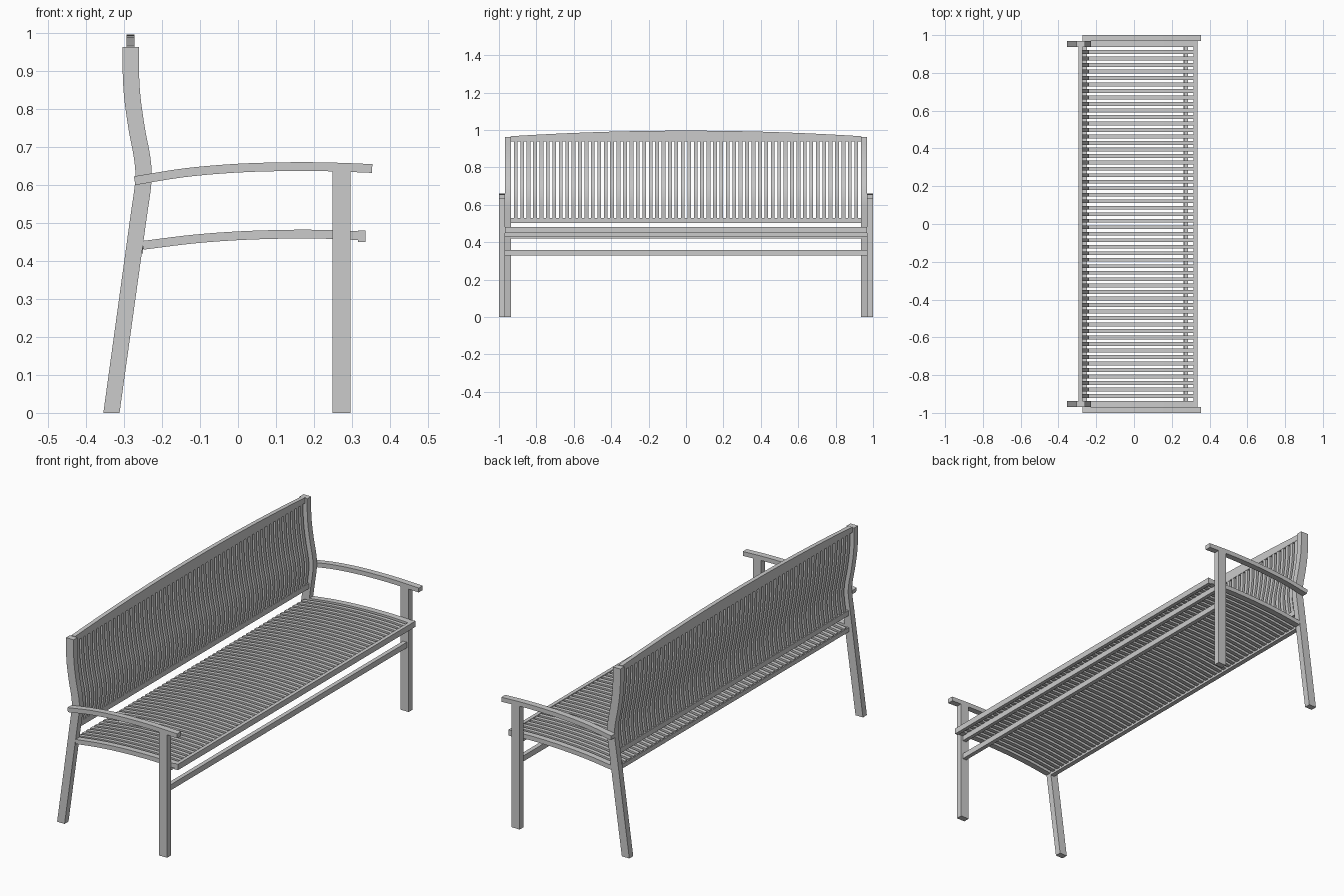
import bpy, bmesh
from mathutils import Vector

if "Cube" in bpy.data.objects:
    bpy.data.objects.remove(bpy.data.objects["Cube"])


def spline(pts, steps=5):
    """Catmull-Rom curve through 2D points."""
    p = [Vector(q) for q in pts]
    p = [2 * p[0] - p[1]] + p + [2 * p[-1] - p[-2]]
    out = []
    for i in range(1, len(p) - 2):
        a, b, c, d = p[i - 1:i + 3]
        for s in range(steps):
            t = s / steps
            out.append(0.5 * (2 * b + (c - a) * t + (2 * a - 5 * b + 4 * c - d) * t * t
                              + (3 * b - a - 3 * c + d) * t ** 3))
    return out + [p[-2]]


def ribbon(name, path, thick, y0, y1):
    """Bar following a path in the xz plane, spanning y0 to y1."""
    bm = bmesh.new()
    rings = []
    for i, q in enumerate(path):
        d = (path[min(i + 1, len(path) - 1)] - path[max(i - 1, 0)]).normalized()
        n = Vector((-d.y, d.x)) * thick / 2
        a, b = q + n, q - n
        rings.append([bm.verts.new(v) for v in
                      ((a.x, y0, a.y), (a.x, y1, a.y), (b.x, y1, b.y), (b.x, y0, b.y))])
    for r, s in zip(rings, rings[1:]):
        for k in range(4):
            j = (k + 1) % 4
            bm.faces.new((r[k], r[j], s[j], s[k]))
    bm.faces.new(rings[0])
    bm.faces.new(rings[-1])
    return finish(name, bm, True)


def box(name, x0, x1, y0, y1, z0, z1):
    bm = bmesh.new()
    bmesh.ops.create_cube(bm, size=1)
    for v in bm.verts:
        v.co = ((x0 + x1) / 2 + v.co.x * (x1 - x0), (y0 + y1) / 2 + v.co.y * (y1 - y0),
                (z0 + z1) / 2 + v.co.z * (z1 - z0))
    return finish(name, bm)


def finish(name, bm, smooth=False):
    bmesh.ops.recalc_face_normals(bm, faces=bm.faces)
    me = bpy.data.meshes.new(name)
    bm.to_mesh(me)
    bm.free()
    ob = bpy.data.objects.new(name, me)
    bpy.context.collection.objects.link(ob)
    if smooth:
        bpy.ops.object.select_all(action='DESELECT')
        ob.select_set(True)
        bpy.context.view_layer.objects.active = ob
        bpy.ops.object.shade_smooth_by_angle()
    return ob


def repeat(ob, count, pitch):
    m = ob.modifiers.new("row", 'ARRAY')
    m.count = count
    m.use_relative_offset = False
    m.use_constant_offset = True
    m.constant_offset_displace = (0, pitch, 0)


# Centre lines of the curved parts (x, z)
back_upper = spline([(-0.261, 0.52), (-0.249, 0.61), (-0.252, 0.67), (-0.266, 0.745),
                     (-0.278, 0.83), (-0.282, 0.90), (-0.282, 0.963)])
arm_line = spline([(-0.272, 0.611), (-0.14, 0.632), (0, 0.644), (0.14, 0.648),
                   (0.25, 0.647), (0.353, 0.643)])
seat_line = spline([(-0.25, 0.441), (-0.12, 0.457), (0, 0.466), (0.12, 0.470),
                    (0.22, 0.470), (0.325, 0.466)])

# End frames: front leg and armrest outside, back leg and seat side inside
for side, label in ((1, "left"), (-1, "right")):
    inner = sorted((side * 0.936, side * 0.968))
    outer = sorted((side * 0.968, side * 1.0))
    ribbon("back_leg_" + label, [Vector((-0.333, 0))] + back_upper, 0.043, *inner)
    ribbon("seat_side_" + label, seat_line, 0.023, *inner)
    ribbon("armrest_" + label, arm_line, 0.023, *outer)
    box("front_leg_" + label, 0.249, 0.296, *outer, 0, 0.642)

# Flatten the feet onto the ground
for ob in bpy.data.objects:
    if ob.name.startswith("back_leg"):
        for v in ob.data.vertices:
            if v.co.z < 0.1:
                v.co.z = 0

# Long rails
box("seat_front_rail", 0.316, 0.335, -0.968, 0.968, 0.45, 0.48)
box("seat_support_rail", 0.265, 0.285, -0.968, 0.968, 0.43, 0.46)
box("seat_back_rail", -0.274, -0.25, -0.936, 0.936, 0.42, 0.442)
box("stretcher", 0.263, 0.285, -0.968, 0.968, 0.328, 0.357)
box("backrest_bottom_rail", -0.272, -0.25, -0.936, 0.936, 0.503, 0.53)

# Arched top rail of the backrest
bm = bmesh.new()
ys = [-0.938 + 1.876 * i / 32 for i in range(33)]
outline = [(y, 0.996 - 0.03 * (y / 0.938) ** 2) for y in ys] + [(0.938, 0.938), (-0.938, 0.938)]
face = bm.faces.new([bm.verts.new((-0.294, y, z)) for y, z in outline])
ext = bmesh.ops.extrude_face_region(bm, geom=[face], use_keep_orig=True)
for v in ext["geom"]:
    if isinstance(v, bmesh.types.BMVert):
        v.co.x += 0.022
finish("backrest_top_rail", bm, True)

# Slats of seat and backrest
count, width = 54, 0.02
pitch = 1.872 / (count + 0.5)
start = -pitch * (count - 1) / 2
seat_slat = [Vector((-0.27, 0.438))] + seat_line[:-1] + [Vector((0.318, 0.4665))]
repeat(ribbon("seat_slats", seat_slat, 0.02, start - width / 2, start + width / 2),
       count, pitch)
back_slat = [q for q in back_upper if q.y < 0.95]
repeat(ribbon("backrest_slats", back_slat, 0.018, start - width / 2, start + width / 2),
       count, pitch)
